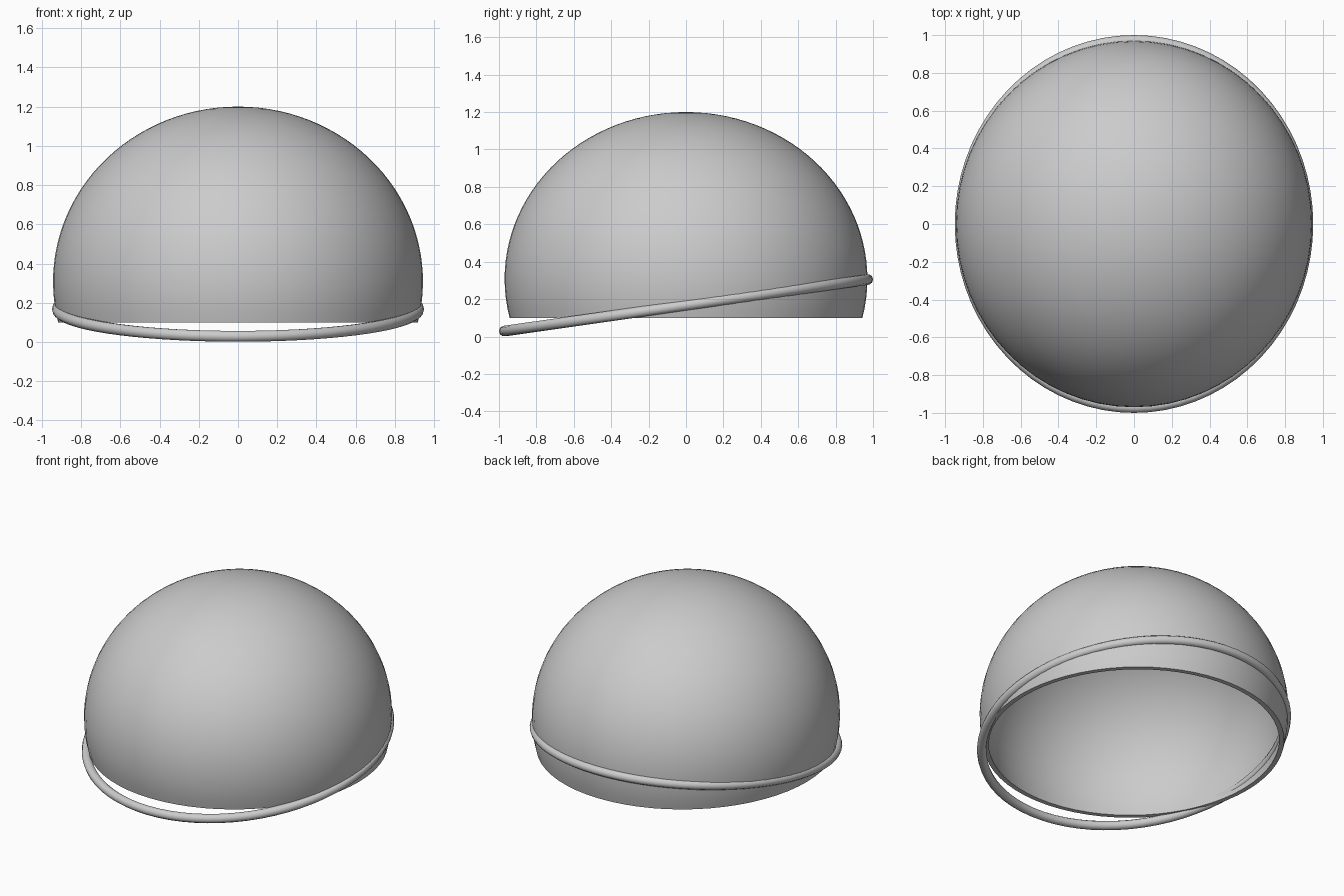
import bpy, bmesh
from math import sin, cos, pi, asin
from mathutils import Vector

cube = bpy.data.objects.get("Cube")
if cube:
    bpy.data.objects.remove(cube, do_unlink=True)

grey = bpy.data.materials.new("plain grey")
grey.use_nodes = True
colour = (0.6, 0.6, 0.6, 1)
grey.diffuse_color = colour
grey.node_tree.nodes["Principled BSDF"].inputs["Base Color"].default_value = colour

RADII = Vector((0.943, 0.97, 0.892))   # dome half sizes
CENTRE_Z, RIM_Z, WALL = 0.308, 0.1, 0.03


def add(name, data):
    obj = bpy.data.objects.new(name, data)
    bpy.context.collection.objects.link(obj)
    data.materials.append(grey)
    return obj


def select_only(obj):
    bpy.ops.object.select_all(action="DESELECT")
    obj.select_set(True)
    bpy.context.view_layer.objects.active = obj


def arc(thickness, steps=32):
    """Quarter profile from the crown down to the rim, in unit-radius space."""
    height = RADII.z - thickness
    low = asin((RIM_Z - CENTRE_Z) / height)
    angles = [pi / 2 + (low - pi / 2) * i / steps for i in range(steps + 1)]
    return [Vector((cos(a) * (1 - thickness / RADII.y), 0, CENTRE_Z + height * sin(a)))
            for a in angles]


# Hollow dome: outer and inner arcs joined at a flat rim, spun round z
bm = bmesh.new()
verts = [bm.verts.new(p) for p in arc(0) + arc(WALL)[::-1]]
edges = [bm.edges.new(pair) for pair in zip(verts, verts[1:])]
bmesh.ops.spin(bm, geom=verts + edges, cent=(0, 0, 0), axis=(0, 0, 1),
               angle=2 * pi, steps=64, use_duplicate=False)
bmesh.ops.remove_doubles(bm, verts=bm.verts, dist=0.0005)
bmesh.ops.scale(bm, vec=(RADII.x, RADII.y, 1), verts=bm.verts)
bmesh.ops.recalc_face_normals(bm, faces=bm.faces)
dome_mesh = bpy.data.meshes.new("dome_shell")
bm.to_mesh(dome_mesh)
bm.free()
dome = add("dome_shell", dome_mesh)
select_only(dome)
bpy.ops.object.shade_smooth_by_angle(angle=pi / 6)

# Tilted oval band, low at the front and high at the back
curve = bpy.data.curves.new("rim_band", "CURVE")
curve.dimensions = "3D"
curve.twist_mode = "Z_UP"
curve.bevel_depth = 0.029
curve.bevel_resolution = 3
path = curve.splines.new("POLY")
path.use_cyclic_u = True
COUNT = 72
path.points.add(COUNT - 1)
for i, point in enumerate(path.points):
    a = 2 * pi * i / COUNT
    point.co = (0.92 * cos(a), 0.971 * sin(a), 0.167 + 0.138 * sin(a), 1)
band = add("rim_band", curve)
select_only(band)
bpy.ops.object.convert(target="MESH")
bpy.ops.object.shade_smooth_by_angle(angle=pi / 3)
